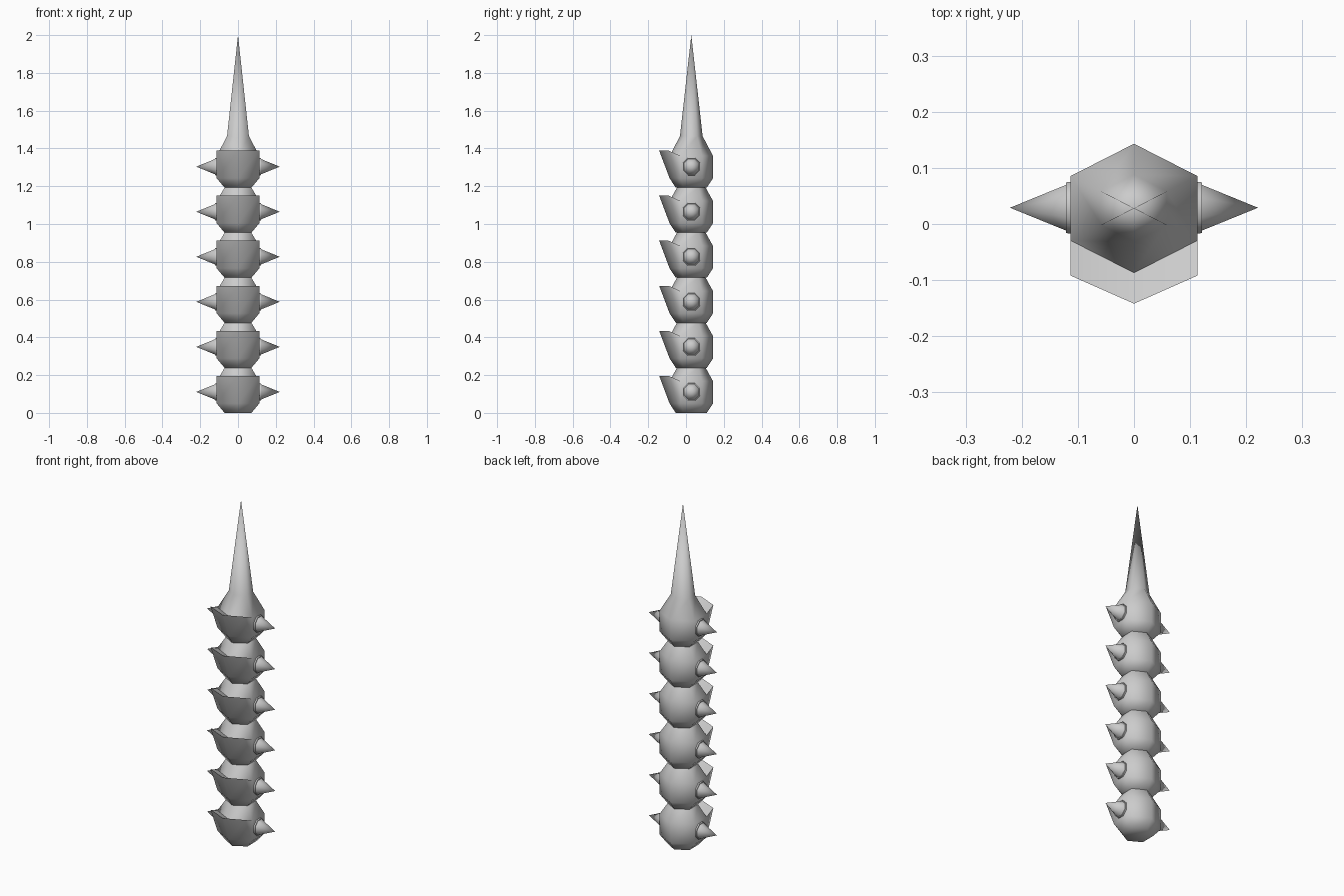
import bpy, bmesh
from math import cos, sin, radians, pi
from mathutils import Matrix

if "Cube" in bpy.data.objects:
    bpy.data.objects.remove(bpy.data.objects["Cube"])

CY = 0.028       # y of the column axis
PITCH = 0.2385   # height of one segment
COUNT = 6


def finish(bm, name):
    bmesh.ops.recalc_face_normals(bm, faces=bm.faces)
    me = bpy.data.meshes.new(name)
    bm.to_mesh(me)
    bm.free()
    ob = bpy.data.objects.new(name, me)
    bpy.context.collection.objects.link(ob)
    bpy.ops.object.select_all(action='DESELECT')
    ob.select_set(True)
    bpy.context.view_layer.objects.active = ob
    bpy.ops.object.shade_smooth_by_angle(angle=radians(75))
    return ob


def hex_ring(bm, hx, ry, z):
    # corner 0 at the back, corner 3 at the front
    k = hx / cos(radians(30))
    return [bm.verts.new((k * cos(radians(90 + 60 * i)),
                          CY + ry * sin(radians(90 + 60 * i)), z))
            for i in range(6)]


def bridge(bm, a, b, sides=range(6)):
    for i in sides:
        j = (i + 1) % 6
        bm.faces.new((a[i], a[j], b[j], b[i]))


def segment(index):
    z = index * PITCH
    last = index == COUNT - 1
    bm = bmesh.new()
    foot = hex_ring(bm, 0.071, 0.082, z)
    low = hex_ring(bm, 0.113, 0.115, z + 0.05)
    high = hex_ring(bm, 0.113, 0.115, z + 0.168)
    bridge(bm, foot, low)
    bridge(bm, low, high, (0, 1, 4, 5))
    bm.faces.new(foot)
    # flared lip pulled forward from the two front sides
    lip = [bm.verts.new((x, y, z + 0.196))
           for x, y in ((-0.113, -0.092), (0, -0.142), (0.113, -0.092))]
    for i in (0, 1):
        bm.faces.new((low[2 + i], low[3 + i], lip[i + 1], lip[i]))
        bm.faces.new((lip[i], lip[i + 1], high[3 + i], high[2 + i]))
    bm.faces.new((low[2], lip[0], high[2]))
    bm.faces.new((low[4], high[4], lip[2]))
    if last:
        # long point on the final segment
        shoulder = hex_ring(bm, 0.058, 0.06, 1.465)
        bridge(bm, high, shoulder)
        tip = bm.verts.new((0, CY, 2.0))
        for i in range(6):
            bm.faces.new((shoulder[i], shoulder[(i + 1) % 6], tip))
    else:
        bridge(bm, high, hex_ring(bm, 0.071, 0.076, z + PITCH))
    finish(bm, "tip_segment" if last else f"segment_{index + 1}")


def side_spike(index, side):
    # octagonal collar with a cone set on it
    bm = bmesh.new()
    for r1, r2, x0, x1 in ((0.051, 0.049, 0.100, 0.121),
                           (0.045, 0.0, 0.119, 0.221)):
        place = (Matrix.Translation((side * (x0 + x1) / 2, CY + 0.001,
                                     index * PITCH + 0.111))
                 @ Matrix.Rotation(side * pi / 2, 4, 'Y')
                 @ Matrix.Rotation(pi / 8, 4, 'Z'))
        bmesh.ops.create_cone(bm, cap_ends=True, segments=8, radius1=r1,
                              radius2=r2, depth=x1 - x0, matrix=place)
    bmesh.ops.remove_doubles(bm, verts=bm.verts, dist=0.0001)
    finish(bm, f"side_spike_{'right' if side > 0 else 'left'}_{index + 1}")


for n in range(COUNT):
    segment(n)
    for s in (-1, 1):
        side_spike(n, s)
